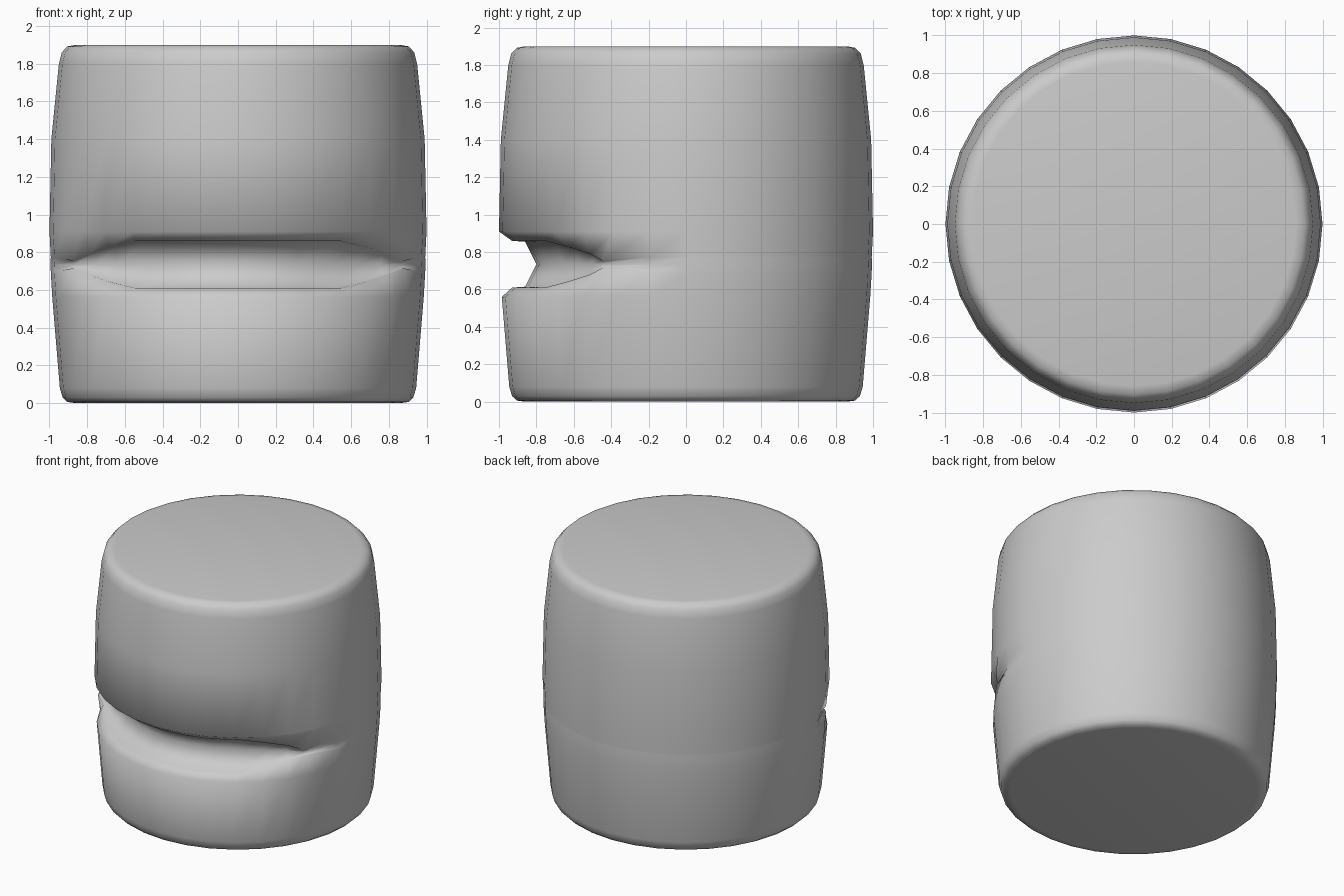
import bpy, bmesh, math

if "Cube" in bpy.data.objects:
    bpy.data.objects.remove(bpy.data.objects["Cube"])

SEGMENTS = 32
MID = 0.735

# Outer profile as (radius, z), below and above the slot
LOWER = [(0.86, 0.0), (0.905, 0.006), (0.93, 0.03), (0.945, 0.08), (0.985, 0.56)]
UPPER = [(1.0, 0.91), (0.99, 1.4), (0.95, 1.8), (0.935, 1.86),
         (0.905, 1.892), (0.86, 1.9)]

# Slot sections by column from the front:
# angle, half height, lip radius, back edge radius, back centre radius
FULL = (0.125, 0.93, 0.86, 0.80)
SLOT = [(0, *FULL), (11.25, *FULL), (22.5, *FULL), (36, 0.125, 0.93, 0.865, 0.81),
        (48, 0.09, 0.93, 0.885, 0.85), (57, 0.055, 0.94, 0.92, 0.90),
        (63, 0.02, 0.985, 0.98, 0.97)]


def column(i):
    """Points of one vertical strip, bottom to top, as (angle, radius, z)."""
    k = i if i <= SEGMENTS // 2 else i - SEGMENTS
    base = math.radians(k * 360 / SEGMENTS)
    if abs(k) < len(SLOT):
        deg, h, lip, edge, centre = SLOT[abs(k)]
        a = math.copysign(math.radians(deg), k)
    else:
        a, h, lip, edge, centre = base, 0.04, 0.993, 0.993, 0.994
    inner = [(lip, -h), (edge, -h * 0.96), (centre, 0), (edge, h * 0.96), (lip, h)]
    return ([(base, r, z) for r, z in LOWER]
            + [(a, r, MID + dz) for r, dz in inner]
            + [(base, r, z) for r, z in UPPER])


# Barrel body with the slot formed in its wall
bm = bmesh.new()
cols = [[bm.verts.new((r * math.sin(a), -r * math.cos(a), z)) for a, r, z in column(i)]
        for i in range(SEGMENTS)]
for i in range(SEGMENTS):
    c, n = cols[i], cols[(i + 1) % SEGMENTS]
    for j in range(len(c) - 1):
        bm.faces.new((c[j], n[j], n[j + 1], c[j + 1]))

# Flat end caps
bm.faces.new([c[0] for c in reversed(cols)])
bm.faces.new([c[-1] for c in cols])
bmesh.ops.recalc_face_normals(bm, faces=bm.faces)
for f in bm.faces:
    f.smooth = True

mesh = bpy.data.meshes.new("slotted_barrel")
bm.to_mesh(mesh)
bm.free()
body = bpy.data.objects.new("slotted_barrel", mesh)
bpy.context.collection.objects.link(body)
